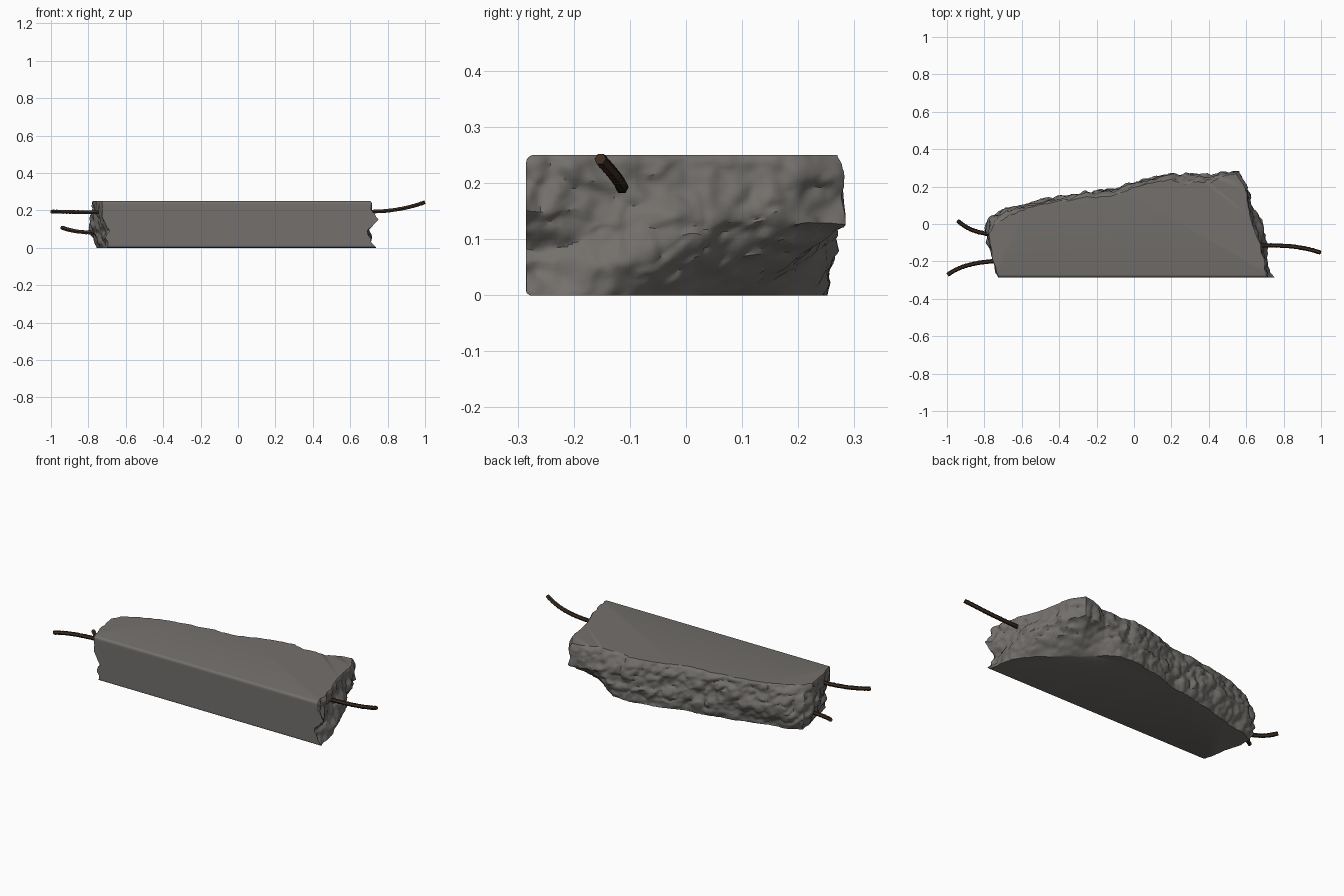
import bpy, bmesh, math
from mathutils import Vector, noise

if "Cube" in bpy.data.objects:
    bpy.data.objects.remove(bpy.data.objects["Cube"])


def material(name, rgb):
    m = bpy.data.materials.new(name)
    m.diffuse_color = (*rgb, 1)
    m.use_nodes = True
    m.node_tree.nodes["Principled BSDF"].inputs["Base Color"].default_value = m.diffuse_color
    return m


concrete = material("concrete grey", (0.172, 0.162, 0.150))
rust = material("dark rusty steel", (0.043, 0.025, 0.015))
H, FRONT = 0.25, -0.285

# broken outline: x, y at top, outward bulge at mid height, x, y at bottom
KEYS = [
    (-.725, -.30, .00, -.70, -.30), (-.75, -.22, .00, -.72, -.22),
    (-.77, -.12, .01, -.735, -.12), (-.785, -.05, .01, -.755, -.04),
    (-.755, .00, .03, -.755, .015), (-.67, .05, .03, -.67, .06),
    (-.58, .09, .015, -.56, .075), (-.40, .13, .015, -.40, .12),
    (-.25, .145, .022, -.25, .15), (-.10, .155, .025, -.10, .18),
    (.00, .20, .015, -.02, .20), (.10, .23, .015, .07, .23),
    (.20, .245, .015, .15, .245), (.27, .215, .04, .22, .253),
    (.34, .235, .025, .30, .245), (.41, .225, .03, .365, .195),
    (.49, .26, .015, .41, .145), (.55, .275, .012, .45, .10),
    (.60, .19, .005, .50, .065), (.61, .10, .02, .56, .02),
    (.62, .03, .045, .62, -.03), (.65, -.04, .04, .665, -.08),
    (.68, -.11, .02, .70, -.14), (.69, -.20, .01, .715, -.21),
    (.705, -.30, .00, .735, -.30),
]
# how far the two broken ends step in and out at the front edge (z, offset)
RIGHT = [(0, 0), (.04, -.025), (.09, -.03), (.12, .005), (.15, .042), (.19, .005), (.25, 0)]
LEFT = [(0, 0), (.05, .01), (.09, .045), (.12, .03), (.15, .01), (.19, .008), (.25, 0)]


def lerp_table(table, z):
    for (a, u), (b, v) in zip(table, table[1:]):
        if z <= b:
            return u + (v - u) * (z - a) / (b - a)
    return table[-1][1]


# resample the outline
STEP = 0.0085
cols = []
for a, b in zip(KEYS, KEYS[1:]):
    n = max(2, round(math.dist(a[:2], b[:2]) / STEP))
    cols += [[p + (q - p) * i / n for p, q in zip(a, b)] for i in range(n)]
cols.append(list(KEYS[-1]))
rows = [0, .004, .009] + [.017 + .0075 * i for i in range(29)] + [.234, .240, .245, .2485, .25]


def front_limit(z):
    # rounded long front edges
    r_top, r_bot = .014, .007
    if z > H - r_top:
        d = z - (H - r_top)
        return FRONT + r_top - math.sqrt(max(0, r_top**2 - d * d))
    if z < r_bot:
        d = r_bot - z
        return FRONT + r_bot - math.sqrt(max(0, r_bot**2 - d * d))
    return FRONT


def broken_point(i, z):
    c = cols[i]
    a, b = cols[max(0, i - 4)], cols[min(len(cols) - 1, i + 4)]
    out = Vector((-(b[1] - a[1]), b[0] - a[0], 0)).normalized()
    t = z / H
    u = min(1, t / .52)
    # lower half slopes to the bottom outline, upper half follows the top one
    p = Vector((c[3] + (c[0] - c[3]) * u, c[4] + (c[1] - c[4]) * u, z))
    edge = math.sin(math.pi * t)
    p += out * c[2] * min(1, edge * 1.1)
    near = min(1, max(0, 1 - (c[1] - FRONT) / .16))
    p.x += lerp_table(RIGHT if c[0] > 0 else LEFT, z) * near
    # rock roughness: broad lumps, chipped ledges and fine grain
    q = Vector((p.x, p.y, z * 1.2 + p.x * .35))
    lump = noise.noise(q * 8)
    ledge = abs(noise.noise(q * 14 + Vector((3, 7, 1)))) - .2
    cell = noise.voronoi(q * 15)[0]
    chip = cell[1] - cell[0] - .3
    grain = noise.fractal(q * 36, .9, 2.0, 3)
    d = .020 * lump + .024 * ledge + .012 * chip + .005 * grain
    p += out * d * (.5 + .5 * min(1, edge * 1.8))
    # crumbled rim
    p -= out * .005 * max(0, (z - .232) / .018) ** 2
    if 0 < z < H:
        p.z += .012 * noise.noise(q * 20 + Vector((9, 2, 5))) * edge
    # keep inside the front plane and the overall depth
    p.y = max(p.y, front_limit(z))
    if p.y > .27:
        p.y = .27 + .016 * math.tanh((p.y - .27) / .016)
    return p


# concrete slab
bm = bmesh.new()
grid = [[bm.verts.new(broken_point(i, z)) for i in range(len(cols))] for z in rows]
for lo, hi in zip(grid, grid[1:]):
    n = len(lo)
    for i in range(n):
        j = (i + 1) % n
        bm.faces.new((lo[j], lo[i], hi[i], hi[j]))
bm.faces.new(grid[-1][::-1])
bm.faces.new(grid[0])
caps = [f for f in bm.faces if len(f.verts) > 4]
bmesh.ops.triangulate(bm, faces=caps)
bmesh.ops.dissolve_degenerate(bm, dist=1e-5, edges=bm.edges)
bmesh.ops.recalc_face_normals(bm, faces=bm.faces)


def finish(bm, name, mat, angle):
    me = bpy.data.meshes.new(name)
    bm.to_mesh(me)
    bm.free()
    me.materials.append(mat)
    ob = bpy.data.objects.new(name, me)
    bpy.context.collection.objects.link(ob)
    bpy.ops.object.select_all(action='DESELECT')
    ob.select_set(True)
    bpy.context.view_layer.objects.active = ob
    bpy.ops.object.shade_smooth_by_angle(angle=math.radians(angle))


finish(bm, "broken_concrete_slab", concrete, 40)


# bent ribbed reinforcing bars
def bar(name, p0, p1, p2, p3, r=.0112, sides=6, n=44):
    p0, p1, p2, p3 = map(Vector, (p0, p1, p2, p3))
    bm = bmesh.new()
    rings = []
    for k in range(n + 1):
        t = k / n
        s = 1 - t
        c = p0 * s**3 + p1 * 3 * s * s * t + p2 * 3 * s * t * t + p3 * t**3
        d = ((p1 - p0) * s * s + (p2 - p1) * 2 * s * t + (p3 - p2) * t * t).normalized()
        u = d.cross(Vector((0, 0, 1))).normalized()
        v = u.cross(d)
        rad = r * (1.08 if k % 3 == 0 else .97)
        rings.append([bm.verts.new(c + (u * math.cos(a) + v * math.sin(a)) * rad)
                      for a in (2 * math.pi * m / sides for m in range(sides))])
    for a, b in zip(rings, rings[1:]):
        for m in range(sides):
            q = (m + 1) % sides
            bm.faces.new((a[m], a[q], b[q], b[m]))
    bm.faces.new(rings[0])
    bm.faces.new(rings[-1])
    bmesh.ops.recalc_face_normals(bm, faces=bm.faces)
    finish(bm, name, rust, 35)


bar("bar_right", (.60, -.115, .191), (.78, -.113, .191), (.88, -.113, .20), (.997, -.153, .243))
bar("bar_left_front", (-.68, -.195, .19), (-.82, -.20, .188), (-.92, -.215, .193), (-.997, -.272, .193))
bar("bar_left_back", (-.70, -.06, .078), (-.83, -.055, .080), (-.89, -.03, .088), (-.942, .017, .108))
